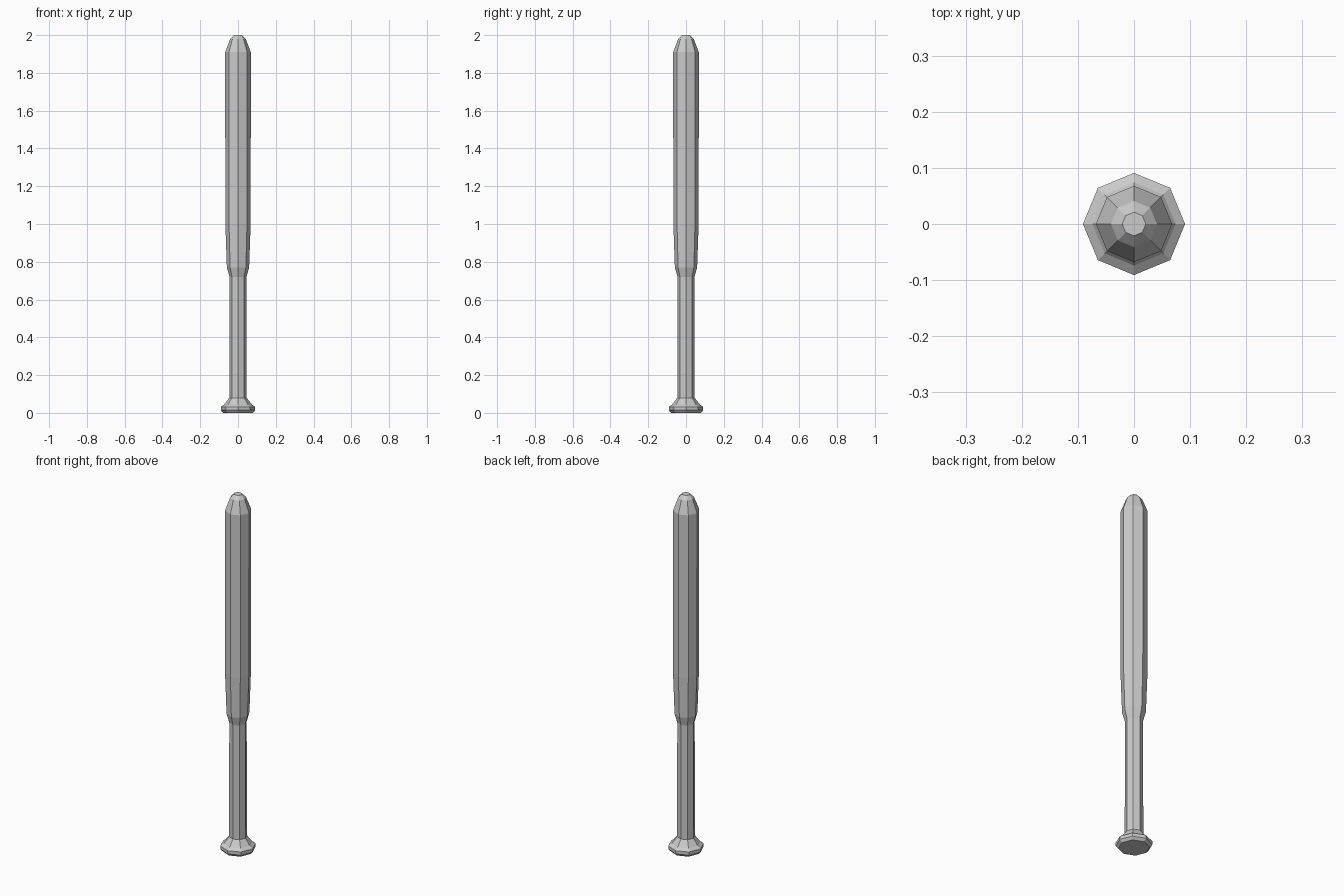
import bpy, bmesh
from math import cos, sin, tau

if "Cube" in bpy.data.objects:
    bpy.data.objects.remove(bpy.data.objects["Cube"])

SIDES = 8

def lathe(name, profile):
    """Revolve (radius, z) points into a flat-faced, capped solid."""
    bm = bmesh.new()
    rings = [[bm.verts.new((r * cos(tau * i / SIDES), r * sin(tau * i / SIDES), z))
              for i in range(SIDES)] for r, z in profile]
    for low, high in zip(rings, rings[1:]):
        for i in range(SIDES):
            j = (i + 1) % SIDES
            bm.faces.new((low[i], low[j], high[j], high[i]))
    bm.faces.new(rings[0][::-1])
    bm.faces.new(rings[-1])
    mesh = bpy.data.meshes.new(name)
    bm.to_mesh(mesh)
    bm.free()
    obj = bpy.data.objects.new(name, mesh)
    bpy.context.collection.objects.link(obj)
    return obj

# Bat: one continuous octagonal solid
knob = [(0.078, 0.0), (0.091, 0.014), (0.091, 0.032), (0.074, 0.044)]
handle = [(0.046, 0.08), (0.045, 0.72)]
barrel = [(0.059, 0.77), (0.067, 1.0), (0.068, 1.91)]
tip = [(0.041, 1.98), (0.021, 2.0)]
lathe("bat", knob + handle + barrel + tip)
